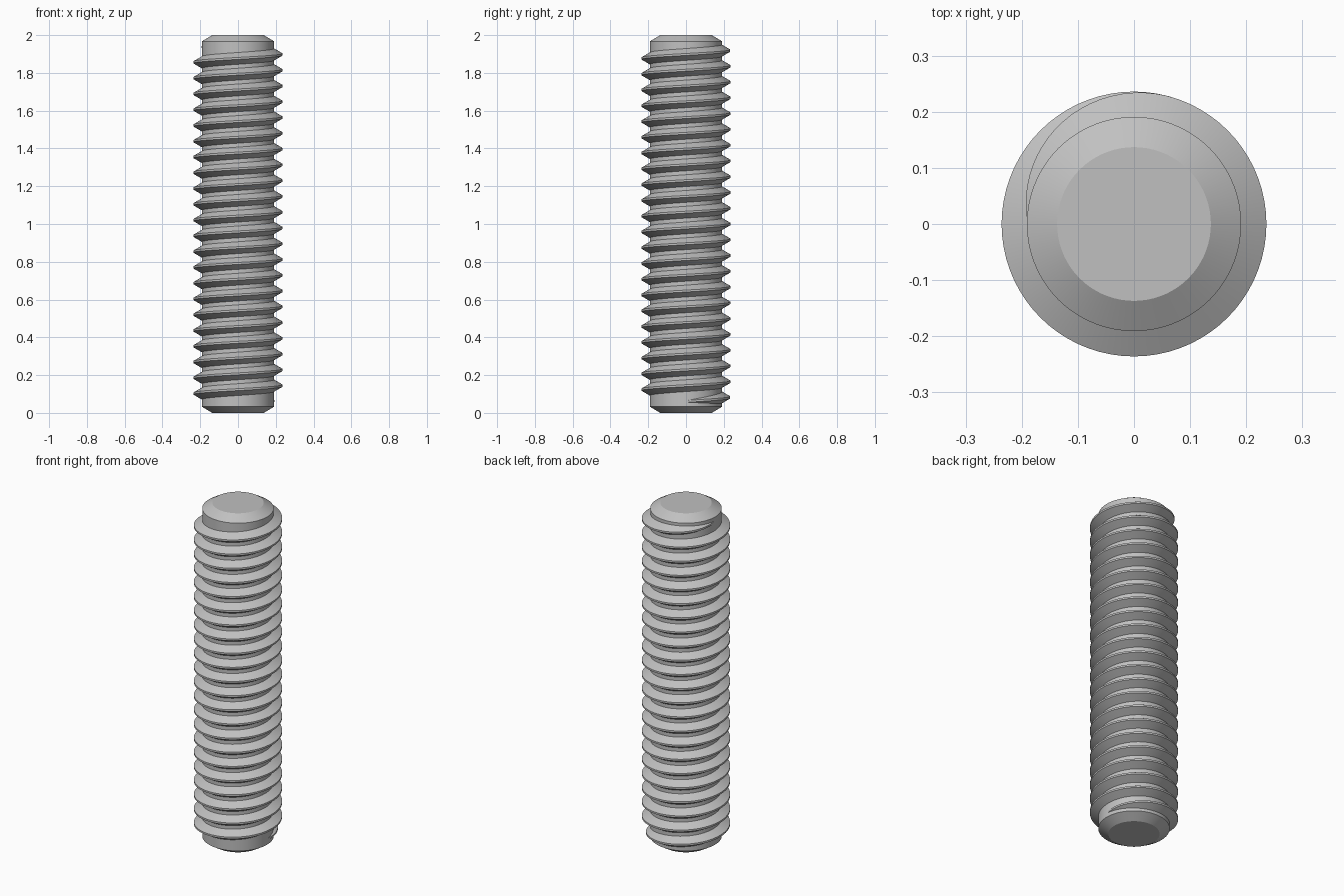
import bpy, bmesh
from math import pi, tau, sin, cos, radians

cube = bpy.data.objects.get("Cube")
if cube:
    bpy.data.objects.remove(cube, do_unlink=True)

SEGMENTS = 72          # steps per full turn
CORE_R = 0.191
CREST_R = 0.236
PITCH = 0.0835
TURNS = 22.5
TAPER = radians(110)   # angle over which the thread runs out at each end

steel = bpy.data.materials.new("light_grey_steel")
steel.use_nodes = True
colour = (0.53, 0.53, 0.53, 1)
steel.diffuse_color = colour
steel.node_tree.nodes["Principled BSDF"].inputs["Base Color"].default_value = colour


def loft(name, rings, closed_rings):
    """Skin a list of point rings, cap both ends and shade smoothly."""
    bm = bmesh.new()
    loops = [[bm.verts.new(p) for p in ring] for ring in rings]
    for a, b in zip(loops, loops[1:]):
        n = len(a)
        for i in range(n if closed_rings else n - 1):
            j = (i + 1) % n
            bm.faces.new((a[i], a[j], b[j], b[i]))
    bm.faces.new(loops[0])
    bm.faces.new(loops[-1])
    bmesh.ops.recalc_face_normals(bm, faces=bm.faces)
    mesh = bpy.data.meshes.new(name)
    bm.to_mesh(mesh)
    bm.free()
    mesh.materials.append(steel)
    obj = bpy.data.objects.new(name, mesh)
    bpy.context.collection.objects.link(obj)
    bpy.ops.object.select_all(action='DESELECT')
    obj.select_set(True)
    bpy.context.view_layer.objects.active = obj
    bpy.ops.object.shade_smooth_by_angle(angle=radians(20))
    return obj


# Core rod with chamfered ends
profile = [(0.137, 0), (CORE_R, 0.033), (CORE_R, 1.967), (0.137, 2)]
loft("core_rod", [[(r * cos(tau * i / SEGMENTS), r * sin(tau * i / SEGMENTS), z)
                   for i in range(SEGMENTS)] for r, z in profile], True)

# Right-handed helical thread, sinking into the core at both ends
root_half, crest_half = PITCH * 3 / 8, PITCH / 16
sink = 0.002
section = [(CORE_R - CREST_R - sink, -root_half - sink * 0.58),
           (0, -crest_half), (0, crest_half),
           (CORE_R - CREST_R - sink, root_half + sink * 0.58)]
start_z = 1 - PITCH * TURNS / 2
steps = int(TURNS * SEGMENTS)
rings = []
for i in range(steps + 1):
    a = tau * i / SEGMENTS
    t = min(1, a / TAPER, (TURNS * tau - a) / TAPER)
    crest = CORE_R - sink + (CREST_R - CORE_R + sink) * sin(t * pi / 2)
    z = start_z + PITCH * a / tau
    rings.append([((crest + dr) * cos(a), (crest + dr) * sin(a), z + dz)
                  for dr, dz in section])
loft("helical_thread", rings, True)
